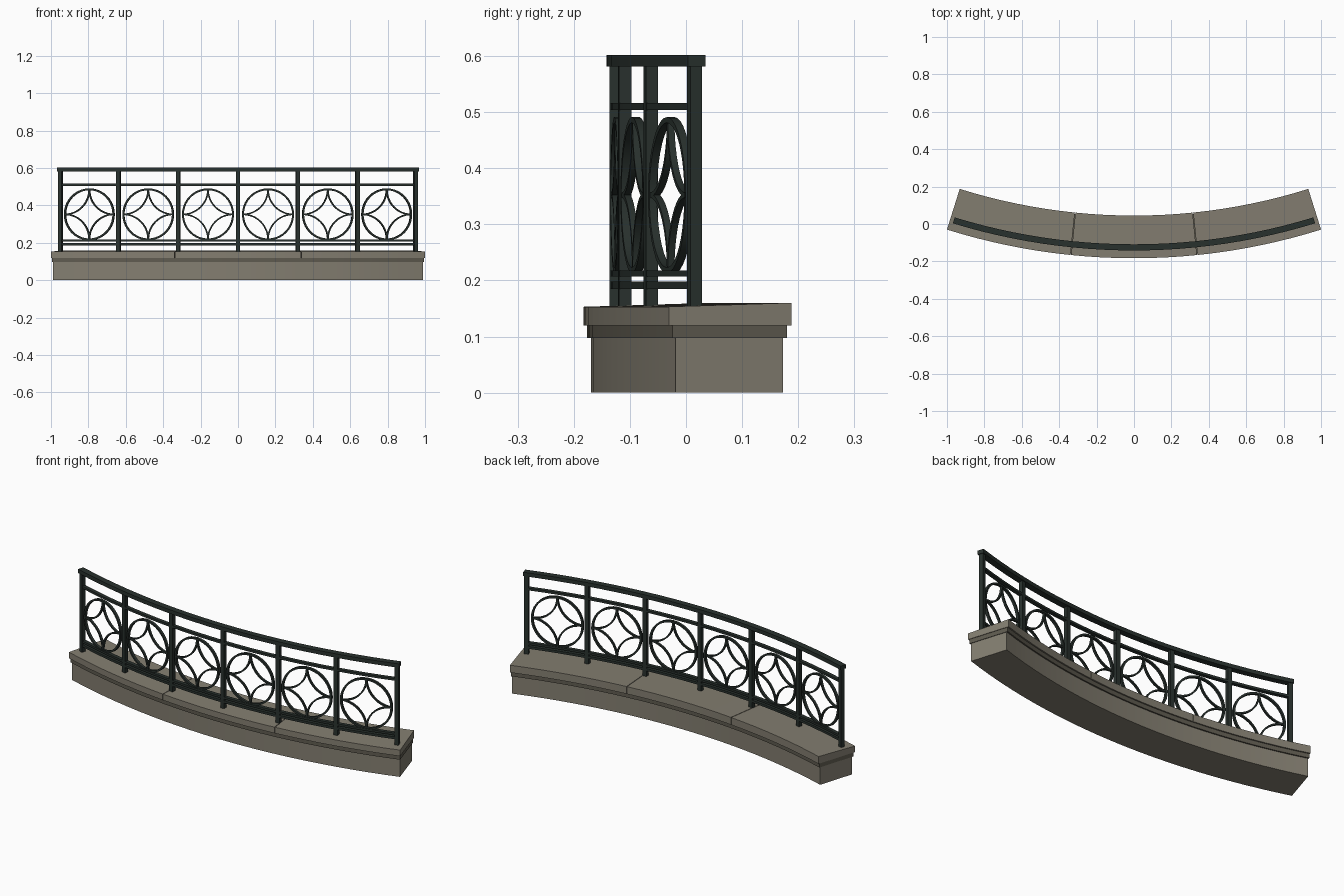
import bpy, bmesh
from math import radians, sin, cos, pi
from mathutils import Matrix

if "Cube" in bpy.data.objects:
    bpy.data.objects.remove(bpy.data.objects["Cube"])


def material(name, color):
    m = bpy.data.materials.new(name)
    m.use_nodes = True
    m.diffuse_color = (*color, 1)
    m.node_tree.nodes["Principled BSDF"].inputs["Base Color"].default_value = (*color, 1)
    return m


stone = material("warm grey stone", (0.23, 0.21, 0.165))
dark_stone = material("dark stone", (0.115, 0.105, 0.08))
iron = material("dark green iron", (0.022, 0.031, 0.027))

CENTRE_Y = 3.161      # centre of the plan curve
RAIL_R = 3.286        # radius of the railing line
PLAN = Matrix.Translation((0, CENTRE_Y, 0))


def sweep(bm, profile, matrix, start, end, steps):
    """Turn a (radius, height) profile about the matrix's z axis."""
    closed = abs(end - start - 2 * pi) < 0.001
    rings = []
    for i in range(steps if closed else steps + 1):
        a = start + (end - start) * i / steps
        rings.append([bm.verts.new(matrix @ Matrix.Rotation(a, 4, 'Z') @ Matrix.Translation((r, 0, h)).to_translation())
                      for r, h in profile])
    n = len(profile)
    for i in range(steps):
        p, q = rings[i], rings[(i + 1) % len(rings)]
        for j in range(n):
            k = (j + 1) % n
            bm.faces.new((p[j], q[j], q[k], p[k]))
    if not closed:
        bm.faces.new(rings[0])
        bm.faces.new(rings[-1][::-1])


def finish(name, bm, mat):
    bmesh.ops.recalc_face_normals(bm, faces=bm.faces)
    mesh = bpy.data.meshes.new(name)
    bm.to_mesh(mesh)
    bm.free()
    mesh.materials.append(mat)
    ob = bpy.data.objects.new(name, mesh)
    bpy.context.collection.objects.link(ob)
    bpy.ops.object.select_all(action='DESELECT')
    ob.select_set(True)
    bpy.context.view_layer.objects.active = ob
    bpy.ops.object.shade_smooth_by_angle(angle=radians(30))
    return ob


def box(r0, r1, z0, z1):
    return [(r0, z0), (r1, z0), (r1, z1), (r0, z1)]


def curved_bar(name, profile, deg0, deg1, mat, steps=24):
    bm = bmesh.new()
    sweep(bm, profile, PLAN, radians(deg0 - 90), radians(deg1 - 90), steps)
    return finish(name, bm, mat)


def rail_frame(deg, z):
    """Place on the railing line, with local x along it."""
    return PLAN @ Matrix.Rotation(radians(deg), 4, 'Z') @ Matrix.Translation((0, -RAIL_R, z))


# Stone plinth and recessed dark course
curved_bar("plinth", box(3.13, 3.33, 0, 0.097), -17.3, 17.3, stone)
curved_bar("dark_course", box(3.123, 3.337, 0.097, 0.12), -17.35, 17.35, dark_stone)

# Three coping slabs, tops sloping gently to the front
SLAB = 17.4 * 2 / 3
slab_profile = [(3.116, 0.12), (3.344, 0.12), (3.344, 0.153), (3.116, 0.16)]
for i, side in enumerate(("right", "middle", "left")):
    a = -17.4 + SLAB * i
    curved_bar(f"coping_slab_{side}", slab_profile,
               a + (0.03 if i > 0 else 0), a + SLAB - (0.03 if i < 2 else 0), stone, 8)

# Horizontal rails
for name, half, z0, z1, reach in (("top_rail", 0.0165, 0.581, 0.602, 17.05),
                                  ("upper_rail", 0.01, 0.504, 0.516, 16.9),
                                  ("lower_rail", 0.01, 0.207, 0.218, 16.9),
                                  ("bottom_rail", 0.01, 0.185, 0.198, 16.9)):
    curved_bar(name, box(RAIL_R - half, RAIL_R + half, z0, z1), -reach, reach, iron)

# Square posts
STEP = 5.6
for i in range(7):
    bm = bmesh.new()
    size = Matrix.Diagonal((0.022, 0.022, 0.442, 1))
    bmesh.ops.create_cube(bm, size=1, matrix=rail_frame((i - 3) * STEP, 0.371) @ size)
    finish(f"post_{i + 1}", bm, iron)

# Ring panels with four inward quarter arcs
R = 0.134
for i in range(6):
    bm = bmesh.new()
    frame = rail_frame((i - 2.5) * STEP, 0.352) @ Matrix.Rotation(pi / 2, 4, 'X')
    sweep(bm, box(R - 0.005, R + 0.005, -0.007, 0.007), frame, 0, 2 * pi, 40)
    for q in range(4):
        corner = frame @ Matrix.Rotation(q * pi / 2, 4, 'Z') @ Matrix.Translation((R, R, 0))
        sweep(bm, box(R - 0.004, R + 0.004, -0.006, 0.006), corner, pi, 1.5 * pi, 12)
    finish(f"ring_panel_{i + 1}", bm, iron)
